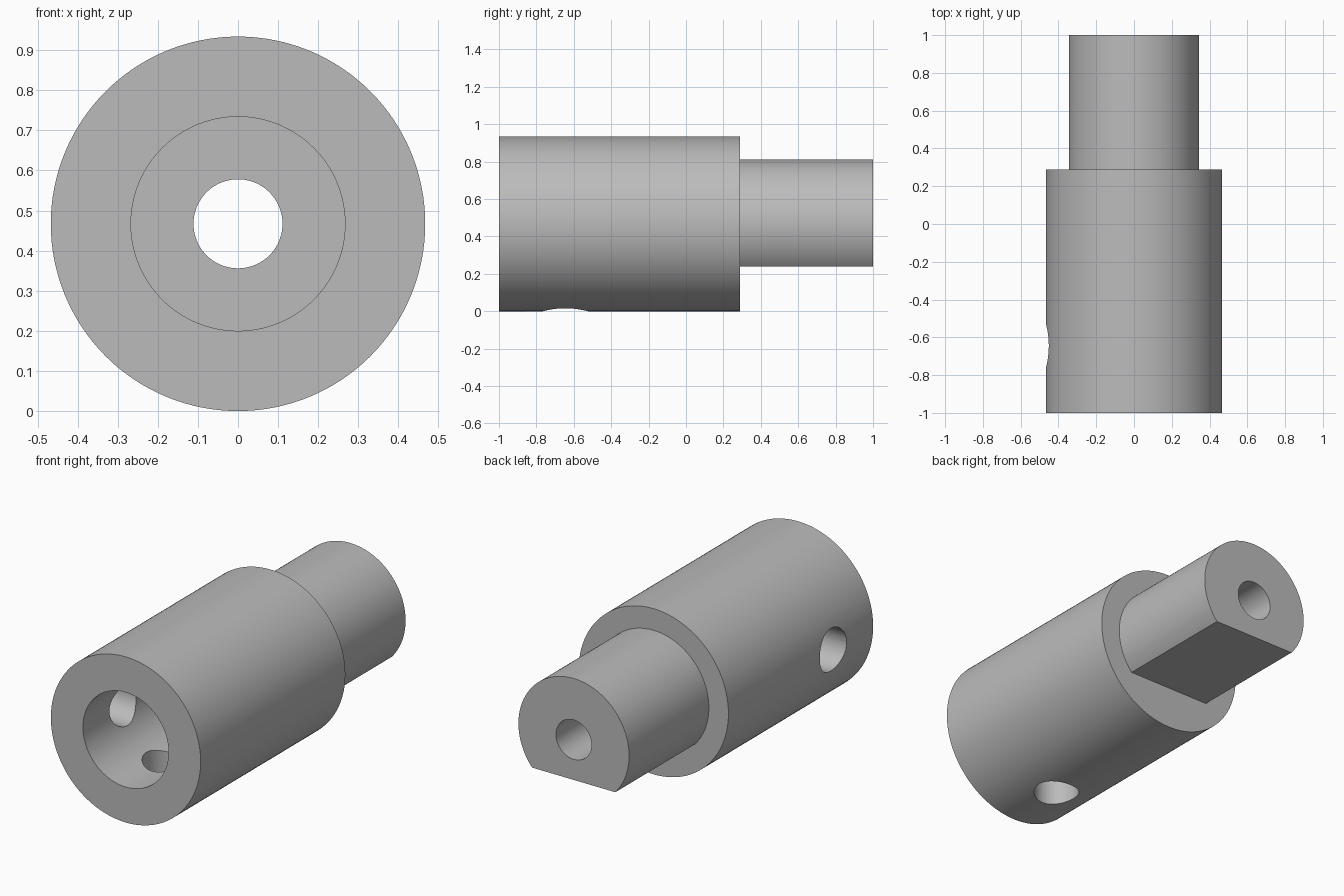
import bpy
import bmesh
from math import pi, radians
from mathutils import Matrix, Vector

if "Cube" in bpy.data.objects:
    bpy.data.objects.remove(bpy.data.objects["Cube"])

AXIS_Z = 0.467        # height of the turning axis
OUTER, SHAFT, BORE, HOLE = 0.467, 0.345, 0.267, 0.111
SHOULDER_Y, BORE_END_Y = 0.289, -0.11
PIN_Y, PIN_R = -0.645, 0.12
FLAT_Z = 0.24

steel = bpy.data.materials.new("plain grey steel")
steel.use_nodes = True
grey = (0.5, 0.5, 0.5, 1)
steel.diffuse_color = grey
steel.node_tree.nodes["Principled BSDF"].inputs["Base Color"].default_value = grey


def add_object(name, bm):
    bmesh.ops.recalc_face_normals(bm, faces=bm.faces)
    mesh = bpy.data.meshes.new(name)
    bm.to_mesh(mesh)
    bm.free()
    obj = bpy.data.objects.new(name, mesh)
    mesh.materials.append(steel)
    bpy.context.collection.objects.link(obj)
    return obj


def turned(name, profile, steps=128):
    """Spin a closed (radius, y) profile around the long axis."""
    bm = bmesh.new()
    verts = [bm.verts.new((r, y, AXIS_Z)) for r, y in profile]
    edges = [bm.edges.new((v, verts[i - 1])) for i, v in enumerate(verts)]
    bmesh.ops.spin(bm, geom=verts + edges, cent=(0, 0, AXIS_Z), axis=(0, 1, 0),
                   angle=2 * pi, steps=steps, use_duplicate=False)
    bmesh.ops.remove_doubles(bm, verts=bm.verts, dist=1e-5)
    return add_object(name, bm)


def cut(target, cutter):
    """Subtract the cutter and keep the result as plain mesh."""
    cutter.hide_render = True
    mod = target.modifiers.new("cut", "BOOLEAN")
    mod.operation, mod.solver, mod.object = "DIFFERENCE", "EXACT", cutter
    bpy.ops.object.select_all(action="DESELECT")
    bpy.context.view_layer.objects.active = target
    target.select_set(True)
    bpy.ops.object.modifier_apply(modifier=mod.name)
    bpy.data.objects.remove(cutter)


def pin_cutter(direction):
    """Drill reaching from the axis out past the wall."""
    bm = bmesh.new()
    d = Vector(direction)
    place = Matrix.Translation(Vector((0, PIN_Y, AXIS_Z)) + d * 0.35)
    turn = d.to_track_quat("Z", "Y").to_matrix().to_4x4()
    bmesh.ops.create_cone(bm, cap_ends=True, segments=64, radius1=PIN_R,
                          radius2=PIN_R, depth=0.6, matrix=place @ turn)
    return add_object("pin_hole_cutter", bm)


# Sleeve with a wide socket and a narrow hole running on behind it
sleeve = turned("sleeve", [(BORE, -1), (OUTER, -1), (OUTER, SHOULDER_Y),
                           (HOLE, SHOULDER_Y), (HOLE, BORE_END_Y), (BORE, BORE_END_Y)])

# Two pin holes through the wall: one on the side, one underneath
for direction in ((-1, 0, 0), (0, 0, -1)):
    cut(sleeve, pin_cutter(direction))

# Hollow shaft with a flat milled along its underside
shaft = turned("shaft", [(HOLE, SHOULDER_Y), (SHAFT, SHOULDER_Y), (SHAFT, 1), (HOLE, 1)])
block = bmesh.new()
bmesh.ops.create_cube(block, size=2, matrix=Matrix.Translation((0, 0.6, FLAT_Z - 1)))
cut(shaft, add_object("flat_cutter", block))

# Smooth round walls, sharp rims
for obj in (sleeve, shaft):
    bpy.ops.object.select_all(action="DESELECT")
    bpy.context.view_layer.objects.active = obj
    obj.select_set(True)
    bpy.ops.object.shade_smooth_by_angle(angle=radians(30))
